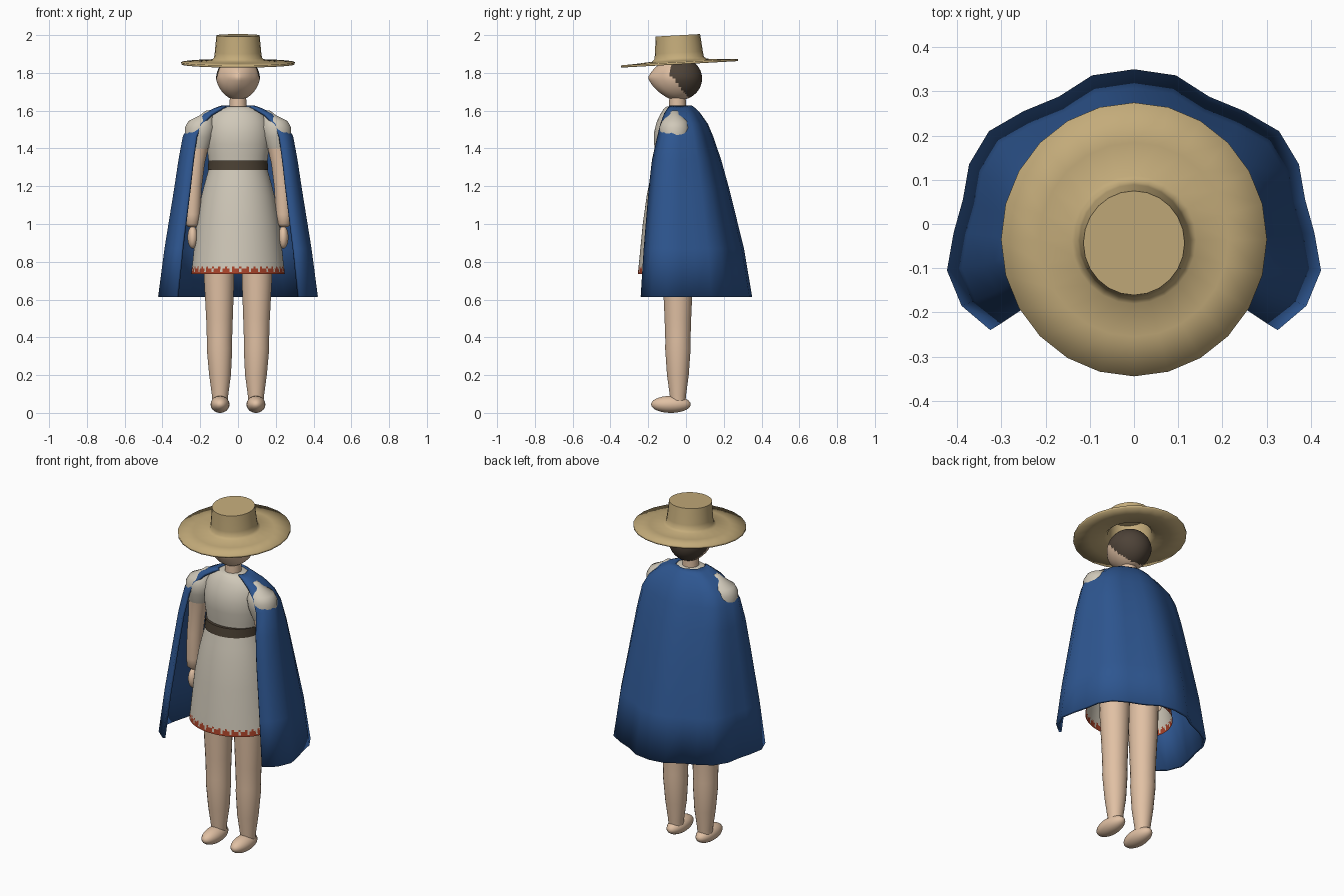
import bpy, bmesh, math
from mathutils import Matrix

cube = bpy.data.objects.get("Cube")
if cube:
    bpy.data.objects.remove(cube, do_unlink=True)


def material(name, r, g, b):
    m = bpy.data.materials.new(name)
    m.use_nodes = True
    m.diffuse_color = (r, g, b, 1)
    m.node_tree.nodes["Principled BSDF"].inputs["Base Color"].default_value = (r, g, b, 1)
    m.node_tree.nodes["Principled BSDF"].inputs["Roughness"].default_value = 0.8
    return m


SKIN = material("skin", .75, .53, .37)
LINEN = material("cream linen", .63, .58, .485)
STRAW = material("straw", .55, .41, .195)
HAIR = material("dark brown hair", .075, .055, .039)
LEATHER = material("dark leather", .065, .048, .031)
RED = material("red embroidery", .40, .055, .022)
BLUE = material("blue wool", .027, .093, .28)


def finish(bm, name, mats, angle=50):
    mesh = bpy.data.meshes.new(name)
    bm.to_mesh(mesh)
    bm.free()
    ob = bpy.data.objects.new(name, mesh)
    bpy.context.collection.objects.link(ob)
    for m in mats:
        mesh.materials.append(m)
    bpy.ops.object.select_all(action='DESELECT')
    ob.select_set(True)
    bpy.context.view_layer.objects.active = ob
    bpy.ops.object.shade_smooth_by_angle(angle=math.radians(angle))
    return ob


def skin_rings(bm, rings, closed=True):
    """Bridge rows of points listed from bottom to top."""
    rows = [[bm.verts.new(p) for p in ring] for ring in rings]
    n = len(rows[0])
    for j in range(len(rows) - 1):
        for i in range(n if closed else n - 1):
            k = (i + 1) % n
            bm.faces.new((rows[j][i], rows[j][k], rows[j + 1][k], rows[j + 1][i]))
    return rows


def loft(name, sections, mats, seg=24, caps=True, rule=None):
    """Sections are (x, y, z, x radius, y radius)."""
    bm = bmesh.new()
    turn = [2 * math.pi * (i + .5) / seg for i in range(seg)]
    rows = skin_rings(bm, [[(x + rx * math.sin(-a), y + ry * math.cos(a), z) for a in turn]
                           for x, y, z, rx, ry in sections])
    if rule:
        for n, f in enumerate(bm.faces):
            f.material_index = rule(n // seg, n % seg)
    if caps:
        bm.faces.new(rows[0][::-1])
        bm.faces.new(rows[-1])
    return finish(bm, name, mats)


def ellipsoid(name, centre, radii, mat):
    bm = bmesh.new()
    bmesh.ops.create_uvsphere(bm, u_segments=24, v_segments=14, radius=1)
    bm.transform(Matrix.Translation(centre) @ Matrix.Diagonal((*radii, 1)))
    return finish(bm, name, [mat])


# Legs, feet, arms and hands
for side, s in (("left", 1), ("right", -1)):
    leg = [(.095, .05, .04), (.095, .09, .043), (.095, .2, .058), (.098, .34, .068),
           (.098, .38, .067), (.098, .5, .071), (.1, .7, .08), (.1, .95, .085)]
    loft(side + "_leg", [(s * x, -.043, z, r, r) for x, z, r in leg], [SKIN])
    ellipsoid(side + "_foot", (s * .095, -.08, .045), (.05, .105, .045), SKIN)
    sleeve = [(.21, 1.4, .06), (.205, 1.46, .078), (.2, 1.51, .082), (.195, 1.545, .068),
              (.167, 1.577, .033), (.155, 1.6, .015)]
    loft(side + "_sleeve", [(s * x, -.06, z, r, r) for x, z, r in sleeve], [LINEN])
    arm = [(.243, .985, .022), (.243, 1, .037), (.242, 1.05, .042), (.235, 1.2, .044),
           (.222, 1.32, .046), (.21, 1.41, .055)]
    loft(side + "_arm", [(s * x, -.065, z, r, r) for x, z, r in arm], [SKIN])
    ellipsoid(side + "_hand", (s * .24, -.07, .93), (.027, .038, .06), SKIN)

# Skirt with an embroidered hem
skirt = [(.735, .248, .213), (.745, .247, .212), (.765, .245, .21), (.775, .243, .209),
         (1, .22, .187), (1.15, .193, .166), (1.22, .175, .152), (1.3, .153, .135)]


def hem(row, col):
    if row == 0:
        return 1
    if row == 1:
        return int(col % 4 != 0)
    return int(row == 2 and col % 3 == 0)


loft("skirt", [(0, -.042, *r) for r in skirt], [LINEN, RED], 120, False, hem)

# Bodice, belt, neck
bodice = [(1.3, .152, .112), (1.36, .16, .118), (1.42, .168, .126), (1.48, .17, .128),
          (1.54, .16, .113), (1.58, .138, .094), (1.61, .1, .075), (1.622, .07, .06)]
loft("bodice", [(0, -.043, *r) for r in bodice], [LINEN], 32)
loft("belt", [(0, -.043, 1.285, .161, .143), (0, -.043, 1.335, .157, .134)], [LEATHER], 32)
loft("neck", [(0, -.045, 1.58, .046, .046), (0, -.045, 1.7, .043, .043)], [SKIN])

# Head with a ridged nose, narrowing chin and hair at the back
bm = bmesh.new()
bmesh.ops.create_uvsphere(bm, u_segments=48, v_segments=32, radius=1)
for v in bm.verts:
    x, y, z = v.co
    taper = 1 - .14 * max(0, -z)
    v.co = (.116 * x * taper, -.04 + .125 * y, 1.77 + .115 * z)
    if y < 0:
        ridge = max(0, 1 - abs(v.co.x) / .08) * max(0, 1 - abs(v.co.z - 1.775) / .09)
        v.co.y -= .036 * ridge
for f in bm.faces:
    c = f.calc_center_median()
    f.material_index = int(c.y > max(-.08, -.08 + (1.785 - c.z) * .8))
finish(bm, "head", [SKIN, HAIR])

# Straw hat, open underneath and tipped forward
bm = bmesh.new()
profile = [(.31, 0), (.22, .004), (.145, .01), (.131, .022), (.127, .05), (.118, .142)]
rows = skin_rings(bm, [[(r * .97 * math.sin(-a), r * math.cos(a), z)
                        for a in [math.tau * i / 24 for i in range(24)]] for r, z in profile])
bm.faces.new(rows[-1])
bm.transform(Matrix.Translation((0, -.035, 1.857)) @ Matrix.Rotation(math.radians(3.2), 4, 'X'))
hat = finish(bm, "hat", [STRAW])
shell = hat.modifiers.new("straw thickness", 'SOLIDIFY')
shell.thickness = .012
shell.offset = -1

# Cape: a folded hem outline shrunk up towards the collar
half = [(.325, -.2), (.39, -.145), (.423, -.065), (.408, .02), (.387, .095),
        (.373, .175), (.328, .25), (.25, .295), (.17, .328), (.095, .376)]
outline = half + [(0, .39)] + [(-x, y) for x, y in reversed(half)]
# height, width scale, back scale, front scale
levels = [(.615, 1, 1, 1), (.87, .92, .89, .92), (1.185, .8, .69, .79), (1.34, .745, .58, .7),
          (1.465, .69, .47, .56), (1.53, .6, .4, .48), (1.585, .44, .3, .38),
          (1.613, .3, .23, .29), (1.628, .2, .18, .24)]
bm = bmesh.new()
skin_rings(bm, [[(x * w, -.04 + y * (b if y > 0 else f), z) for x, y in outline]
                for z, w, b, f in levels], closed=False)
cape = finish(bm, "cape", [BLUE])
cloth = cape.modifiers.new("cloth thickness", 'SOLIDIFY')
cloth.thickness = .015
cloth.offset = -1
